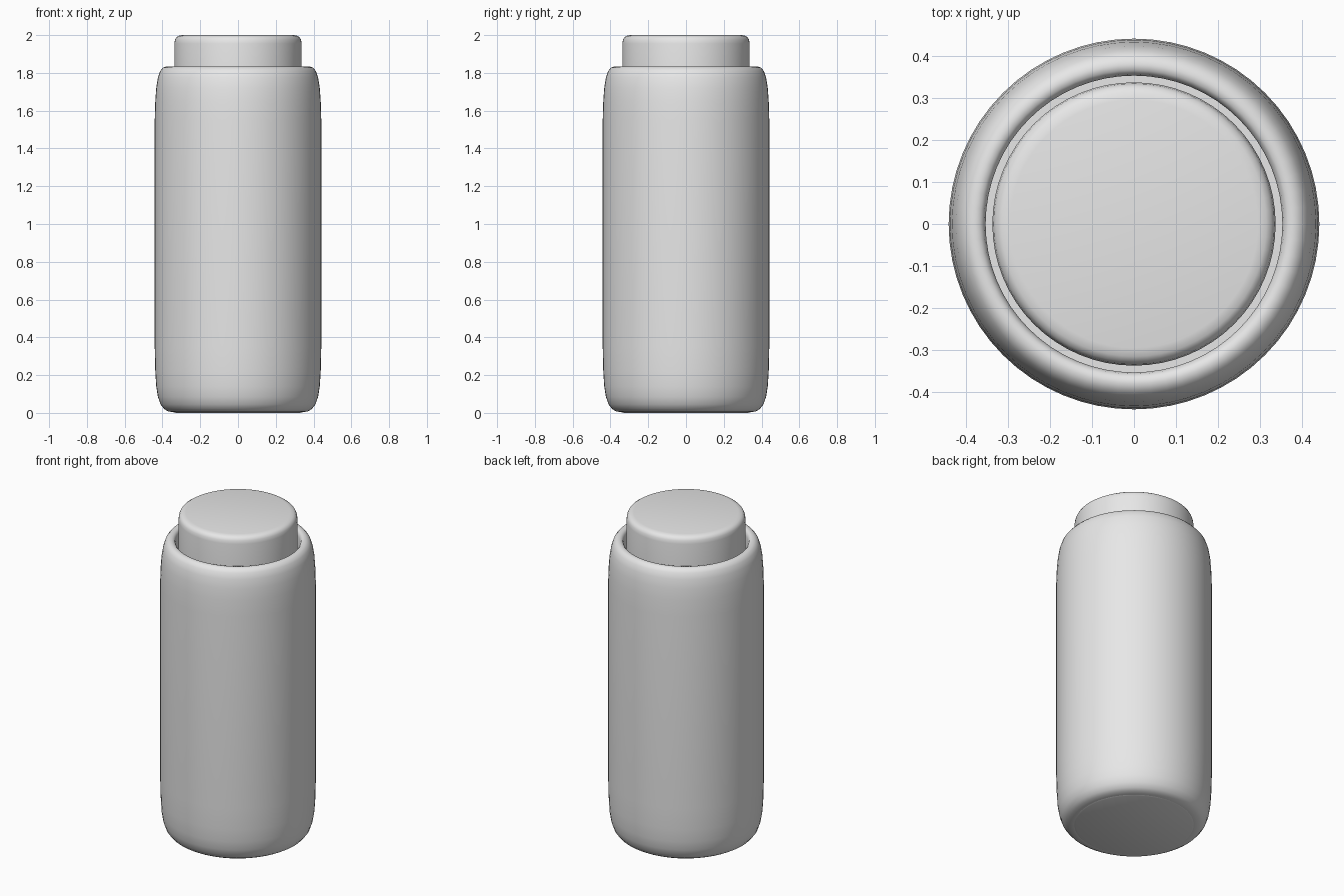
import bpy
import math

SIDES = 64

cube = bpy.data.objects.get("Cube")
if cube:
    bpy.data.objects.remove(cube, do_unlink=True)

grey = bpy.data.materials.new("plain_grey")
grey.use_nodes = True
grey.diffuse_color = (0.8, 0.8, 0.8, 1)
grey.node_tree.nodes["Principled BSDF"].inputs["Base Color"].default_value = (0.8, 0.8, 0.8, 1)


def lathe(name, profile):
    """Revolve (radius, height) points about z and close both ends with discs."""
    verts, faces = [], []
    for r, z in profile:
        for i in range(SIDES):
            a = math.tau * i / SIDES
            verts.append((r * math.cos(a), r * math.sin(a), z))
    for k in range(len(profile) - 1):
        for i in range(SIDES):
            j = (i + 1) % SIDES
            low, high = k * SIDES, (k + 1) * SIDES
            faces.append((low + i, low + j, high + j, high + i))
    faces.append(tuple(reversed(range(SIDES))))
    last = (len(profile) - 1) * SIDES
    faces.append(tuple(range(last, last + SIDES)))
    mesh = bpy.data.meshes.new(name)
    mesh.from_pydata(verts, [], faces)
    mesh.materials.append(grey)
    obj = bpy.data.objects.new(name, mesh)
    bpy.context.collection.objects.link(obj)
    bpy.ops.object.select_all(action="DESELECT")
    obj.select_set(True)
    bpy.context.view_layer.objects.active = obj
    bpy.ops.object.shade_smooth_by_angle(angle=math.radians(40))
    return obj


# Bottle body: soft base, long wall, rounded shoulder and a recessed mouth
lathe("bottle_body", [
    (0.34, 0.003), (0.37, 0.008), (0.39, 0.02), (0.41, 0.045),
    (0.424, 0.085), (0.433, 0.14), (0.438, 0.22), (0.441, 0.35),
    (0.441, 1.55), (0.438, 1.65), (0.433, 1.72), (0.424, 1.775),
    (0.412, 1.81), (0.397, 1.828), (0.38, 1.834), (0.366, 1.831),
    (0.357, 1.822), (0.353, 1.805), (0.353, 1.7),
])

# Cap: plain plug with a softened rim, seated in the mouth
lathe("cap", [
    (0.337, 1.7), (0.337, 1.955), (0.334, 1.975), (0.327, 1.988),
    (0.315, 1.996), (0.295, 2.0),
])

# Base disc that the bottle stands on
lathe("base_disc", [(0.33, 0.0), (0.34, 0.004)])
